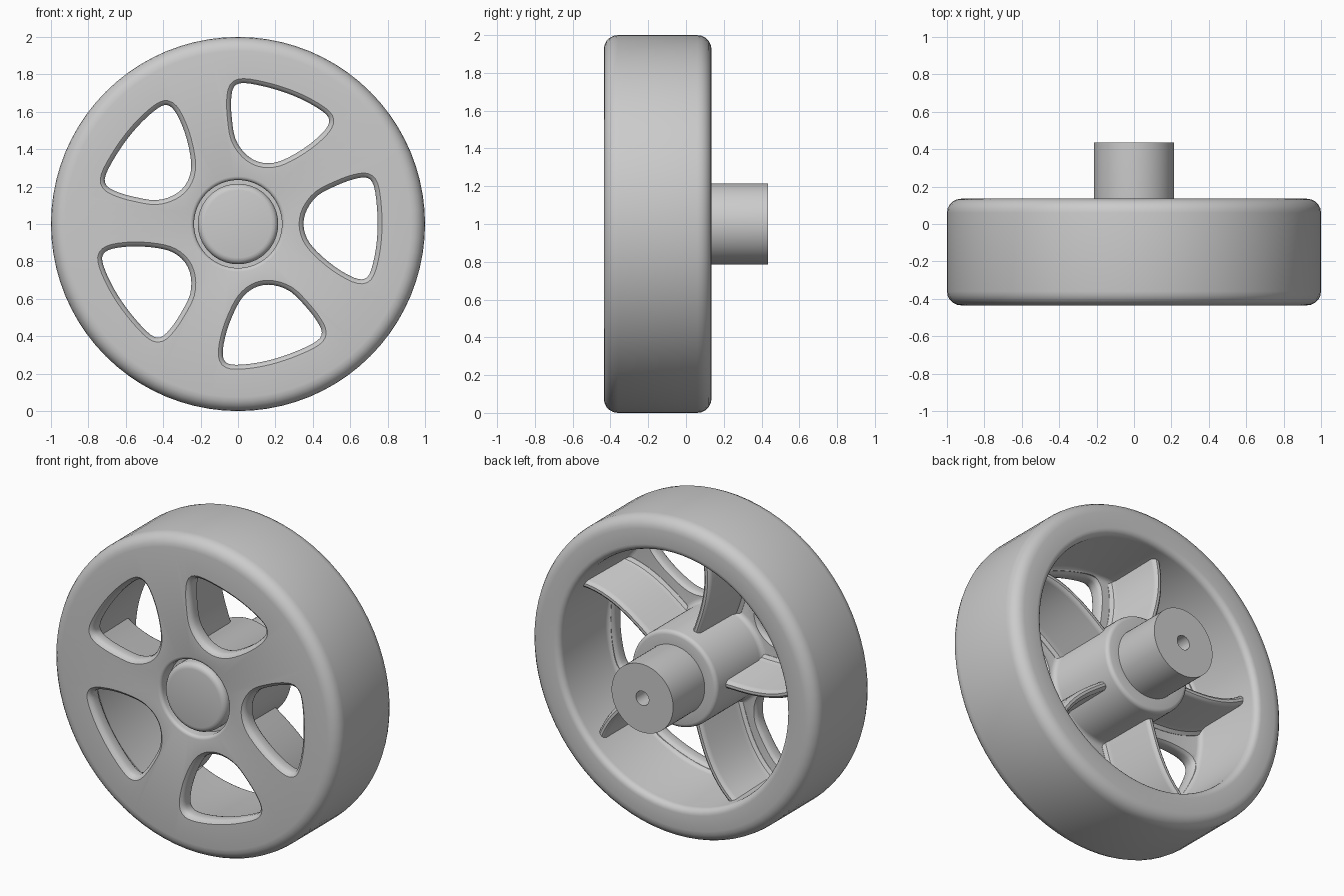
import bpy, bmesh, math
from mathutils import Vector

if "Cube" in bpy.data.objects:
    bpy.data.objects.remove(bpy.data.objects["Cube"])

grey = bpy.data.materials.new("plain grey")
grey.diffuse_color = (0.6, 0.6, 0.6, 1)
grey.use_nodes = True
grey.node_tree.nodes["Principled BSDF"].inputs["Base Color"].default_value = grey.diffuse_color
SPOKES = 5


def make_object(name, bm):
    bmesh.ops.remove_doubles(bm, verts=bm.verts[:], dist=1e-5)
    bmesh.ops.recalc_face_normals(bm, faces=bm.faces[:])
    mesh = bpy.data.meshes.new(name)
    bm.to_mesh(mesh)
    bm.free()
    mesh.materials.append(grey)
    ob = bpy.data.objects.new(name, mesh)
    ob.location = (0, 0, 1)
    bpy.context.collection.objects.link(ob)
    return ob


def smooth(ob, degrees=35):
    bpy.ops.object.select_all(action='DESELECT')
    ob.select_set(True)
    bpy.context.view_layer.objects.active = ob
    bpy.ops.object.shade_smooth_by_angle(angle=math.radians(degrees))


def arc(r, y, rad, a0, a1, n=5):
    """Points of an arc in the (radius, y) plane."""
    angles = [math.radians(a0 + (a1 - a0) * i / n) for i in range(n + 1)]
    return [(r + rad * math.cos(a), y + rad * math.sin(a)) for a in angles]


def lathe(name, profile, closed, steps=80):
    bm = bmesh.new()
    vs = [bm.verts.new((r, y, 0)) for r, y in profile]
    pairs = list(zip(vs, vs[1:])) + ([(vs[-1], vs[0])] if closed else [])
    edges = [bm.edges.new(p) for p in pairs]
    bmesh.ops.spin(bm, geom=vs + edges, cent=(0, 0, 0), axis=(0, 1, 0),
                   angle=2 * math.pi, steps=steps, use_merge=True)
    return make_object(name, bm)


def loft(bm, loops):
    """Bridge closed loops of points and cap both ends."""
    rings = [[bm.verts.new(p) for p in loop] for loop in loops]
    n = len(rings[0])
    for a, b in zip(rings, rings[1:]):
        for i in range(n):
            j = (i + 1) % n
            bm.faces.new((a[i], a[j], b[j], b[i]))
    bm.faces.new(rings[0])
    bm.faces.new(rings[-1])


def spin_xz(x, z, a):
    return x * math.cos(a) - z * math.sin(a), x * math.sin(a) + z * math.cos(a)


# Wheel body: tyre, front plate and hub collar in one turned profile
profile = ([(0.21, -0.35), (0.235, -0.35)]
           + arc(0.255, -0.415, 0.02, 180, 270, 3)
           + arc(0.925, -0.36, 0.075, -90, 0)
           + arc(0.925, 0.06, 0.075, 0, 90)
           + arc(0.83, 0.095, 0.04, 90, 180)
           + arc(0.75, -0.31, 0.03, 0, -90, 3)
           + arc(0.33, -0.31, 0.03, 270, 180, 3)
           + arc(0.275, 0.095, 0.025, 0, 90, 3)
           + [(0.21, 0.12)])
body = lathe("wheel_body", profile, True)

# Window outline, smoothed through a few points
pts = [Vector(p) for p in (
    (0.35, 0), (0.37, 0.08), (0.43, 0.155), (0.53, 0.207), (0.62, 0.24),
    (0.69, 0.247), (0.726, 0.205), (0.743, 0.09), (0.746, -0.03),
    (0.736, -0.14), (0.712, -0.245), (0.68, -0.292), (0.62, -0.287),
    (0.52, -0.23), (0.425, -0.15), (0.37, -0.08))]
outline = []
for i in range(len(pts)):
    p0, p1, p2, p3 = (pts[(i + k) % len(pts)] for k in (-1, 0, 1, 2))
    for t in (0, 1 / 3, 2 / 3):
        outline.append(0.5 * (2 * p1 + (p2 - p0) * t
                              + (2 * p0 - 5 * p1 + 4 * p2 - p3) * t * t
                              + (3 * p1 - p0 - 3 * p2 + p3) * t ** 3))


def grown(offset):
    out = []
    for i, p in enumerate(outline):
        d = (outline[(i + 1) % len(outline)] - outline[i - 1]).normalized()
        out.append(p + Vector((-d.y, d.x)) * offset)
    return out


# Window cutters flare at both faces to leave rounded edges
levels = [(-0.5, 0.025), (-0.436, 0.025), (-0.426, 0.012), (-0.416, 0.004),
          (-0.40, 0), (-0.365, 0), (-0.352, 0.004), (-0.339, 0.015), (-0.29, 0.015)]
bm = bmesh.new()
for k in range(SPOKES):
    a = 2 * math.pi * k / SPOKES
    loops = []
    for y, off in levels:
        ring = [spin_xz(p.x, p.y, a) for p in grown(off)]
        loops.append([(x, y, z) for x, z in ring])
    loft(bm, loops)
cutter = make_object("window_cutter", bm)
cutter.hide_render = True
mod = body.modifiers.new("windows", 'BOOLEAN')
mod.operation = 'DIFFERENCE'
mod.solver = 'EXACT'
mod.object = cutter
bpy.context.view_layer.objects.active = body
bpy.ops.object.modifier_apply(modifier=mod.name)
bpy.data.objects.remove(cutter)
smooth(body)

# Curved ribs behind the plate, one per spoke
section = [(-0.065, -0.36), (-0.06, -0.338), (-0.04, -0.325), (-0.03, -0.30),
           (-0.026, 0.005), (-0.019, 0.022), (-0.008, 0.03)]
section += [(-o, y) for o, y in reversed(section)]
bm = bmesh.new()
for k in range(SPOKES):
    path = []
    for i in range(13):
        t = i / 12
        r = 0.26 + 0.55 * t
        ang = math.radians(34 + 8 * t - 14 * t * t) + 2 * math.pi * k / SPOKES
        path.append(Vector((r * math.cos(ang), r * math.sin(ang))))
    loops = []
    for i, p in enumerate(path):
        d = (path[min(i + 1, 12)] - path[max(i - 1, 0)]).normalized()
        loops.append([(p.x - d.y * o, y, p.y + d.x * o) for o, y in section])
    loft(bm, loops)
smooth(make_object("ribs", bm))

# Axle with rounded front cap and a small bore at the back
axle = ([(0, -0.435)] + arc(0.18, -0.40, 0.035, -90, 0, 4)
        + [(0.215, 0.435), (0.045, 0.435), (0.045, 0.1), (0, 0.1)])
smooth(lathe("axle", axle, False, 64))
